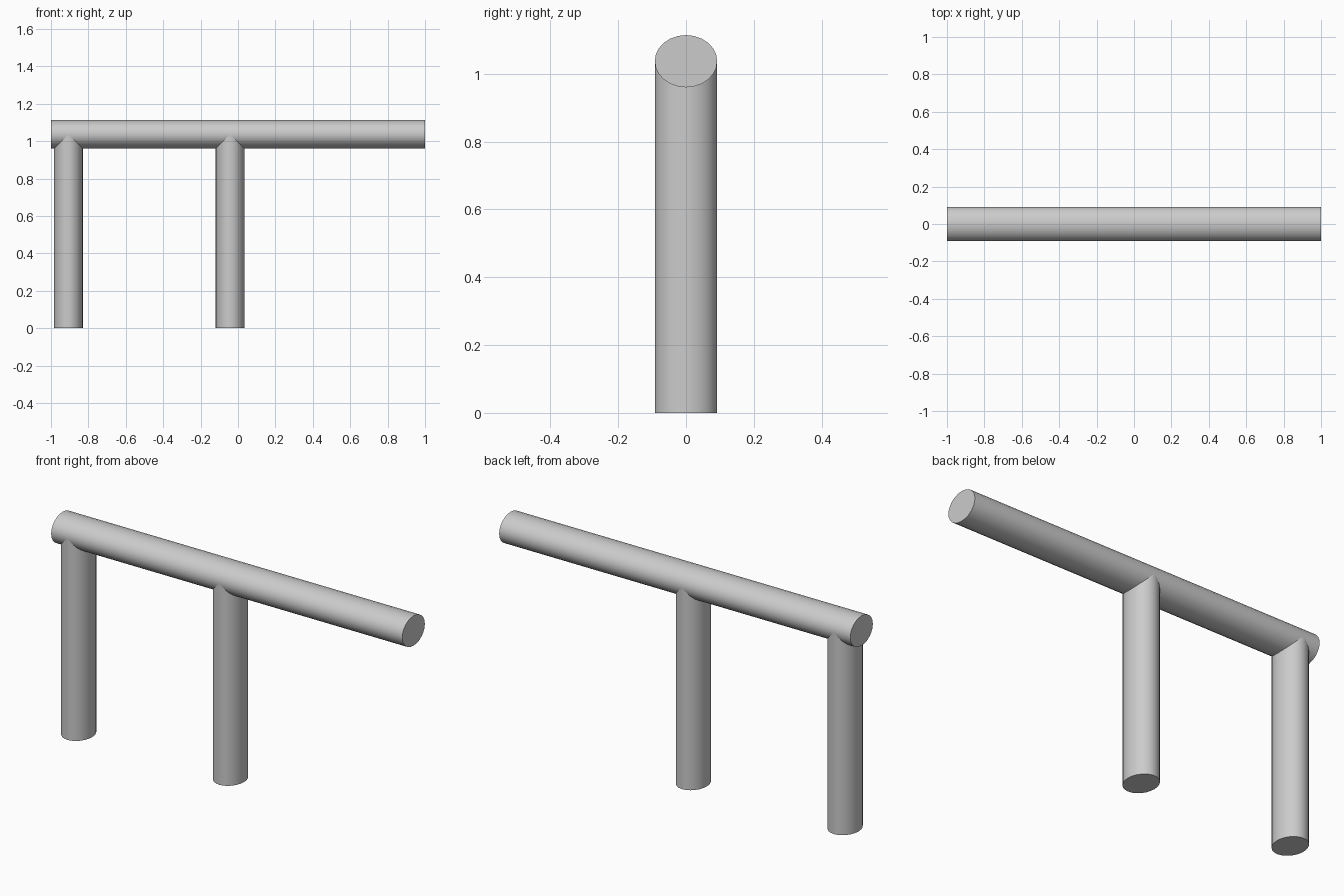
import bpy
from math import pi

if "Cube" in bpy.data.objects:
    bpy.data.objects.remove(bpy.data.objects["Cube"])

RX, RY = 0.077, 0.092      # half-widths of the oval bar section
RAIL_Z = 1.037             # height of the rail's centre line
SIDES = 24


def oval_bar(name, length, location, rotation=(0, 0, 0)):
    """Capped oval bar along its local z axis, wider in y than in x."""
    bpy.ops.mesh.primitive_cylinder_add(
        vertices=SIDES, radius=1, depth=1, location=location, rotation=rotation)
    bar = bpy.context.object
    bar.name = name
    bar.scale = (RX, RY, length)
    bpy.ops.object.transform_apply(location=False, rotation=True, scale=True)
    bpy.ops.object.shade_smooth_by_angle(angle=pi / 6)
    return bar


# Horizontal rail along x
oval_bar("top_rail", 2.0, (0, 0, RAIL_Z), (0, pi / 2, 0))

# Two posts, ending inside the rail at its centre line
for name, x in (("end_post", -0.907), ("middle_post", -0.042)):
    oval_bar(name, RAIL_Z, (x, 0, RAIL_Z / 2))
